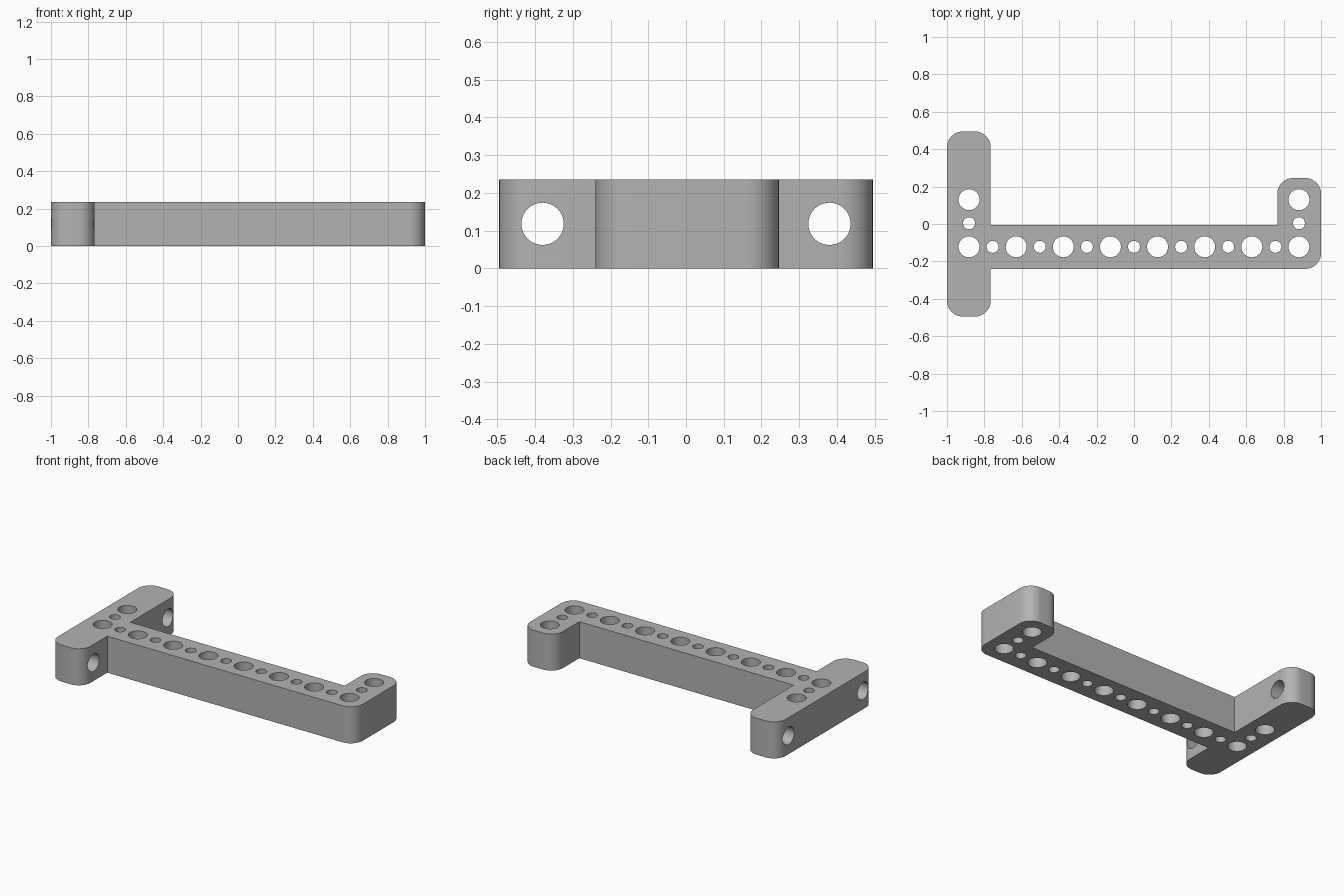
import bpy
import bmesh
from math import pi
from mathutils import Matrix, Vector

cube = bpy.data.objects.get("Cube")
if cube:
    bpy.data.objects.remove(cube, do_unlink=True)

HEIGHT, WIDTH = 0.236, 0.234
ARM_END = 0.495           # half length of the long crossbar
BAR_FRONT, BAR_BACK = -0.24, -0.005
SHORT_END = 0.246
CORNER = 0.085
PITCH = 0.126
BIG, SMALL = 0.056, 0.032
ROW_Y = -0.122
INNER = 1 - WIDTH

grey = bpy.data.materials.new("plain grey")
grey.use_nodes = True
grey.diffuse_color = (0.45, 0.45, 0.45, 1)
grey.node_tree.nodes["Principled BSDF"].inputs["Base Color"].default_value = grey.diffuse_color


def make_object(name, bm):
    mesh = bpy.data.meshes.new(name)
    bm.normal_update()
    bm.to_mesh(mesh)
    bm.free()
    mesh.materials.append(grey)
    obj = bpy.data.objects.new(name, mesh)
    bpy.context.collection.objects.link(obj)
    return obj


# Bracket outline: x, y, rounded corner
outline = [
    (-1, -ARM_END, True), (-INNER, -ARM_END, True),
    (-INNER, BAR_FRONT, False), (1, BAR_FRONT, True),
    (1, SHORT_END, True), (INNER, SHORT_END, True),
    (INNER, BAR_BACK, False), (-INNER, BAR_BACK, False),
    (-INNER, ARM_END, True), (-1, ARM_END, True),
]
bm = bmesh.new()
lower = [bm.verts.new((x, y, 0)) for x, y, _ in outline]
upper = [bm.verts.new((x, y, HEIGHT)) for x, y, _ in outline]
bm.faces.new(lower[::-1])
bm.faces.new(upper)
for i in range(len(outline)):
    j = (i + 1) % len(outline)
    bm.faces.new((lower[i], lower[j], upper[j], upper[i]))
corners = [bm.edges.get((a, b)) for a, b, p in zip(lower, upper, outline) if p[2]]
bmesh.ops.bevel(bm, geom=corners, offset=CORNER, segments=10, profile=0.5, affect='EDGES')
bracket = make_object("bracket_body", bm)

# Round hole cutters
cut = bmesh.new()


def add_hole(centre, radius, along_x=False):
    turn = Matrix.Rotation(pi / 2, 4, 'Y') if along_x else Matrix()
    bmesh.ops.create_cone(cut, cap_ends=True, segments=40, radius1=radius, radius2=radius,
                          depth=HEIGHT * 2, matrix=Matrix.Translation(Vector(centre)) @ turn)


mid = HEIGHT / 2
for i in range(15):       # alternating row along the bar
    add_hole((PITCH * (i - 7), ROW_Y, mid), SMALL if i % 2 else BIG)
for x in (-PITCH * 7, PITCH * 7):
    add_hole((x, ROW_Y + PITCH, mid), SMALL)
    add_hole((x, ROW_Y + 2 * PITCH, mid), BIG)
for y in (-0.38, 0.38):   # sideways holes through the crossbar ends
    add_hole((-PITCH * 7, y, mid), BIG, along_x=True)
cutter = make_object("hole_cutters", cut)
cutter.hide_render = True

# Drill the holes, then shade curved walls smooth
drill = bracket.modifiers.new("holes", 'BOOLEAN')
drill.operation = 'DIFFERENCE'
drill.solver = 'EXACT'
drill.object = cutter
bpy.ops.object.select_all(action='DESELECT')
bracket.select_set(True)
bpy.context.view_layer.objects.active = bracket
bpy.ops.object.modifier_apply(modifier=drill.name)
bpy.data.objects.remove(cutter, do_unlink=True)
bpy.ops.object.shade_smooth_by_angle(angle=pi / 6)
